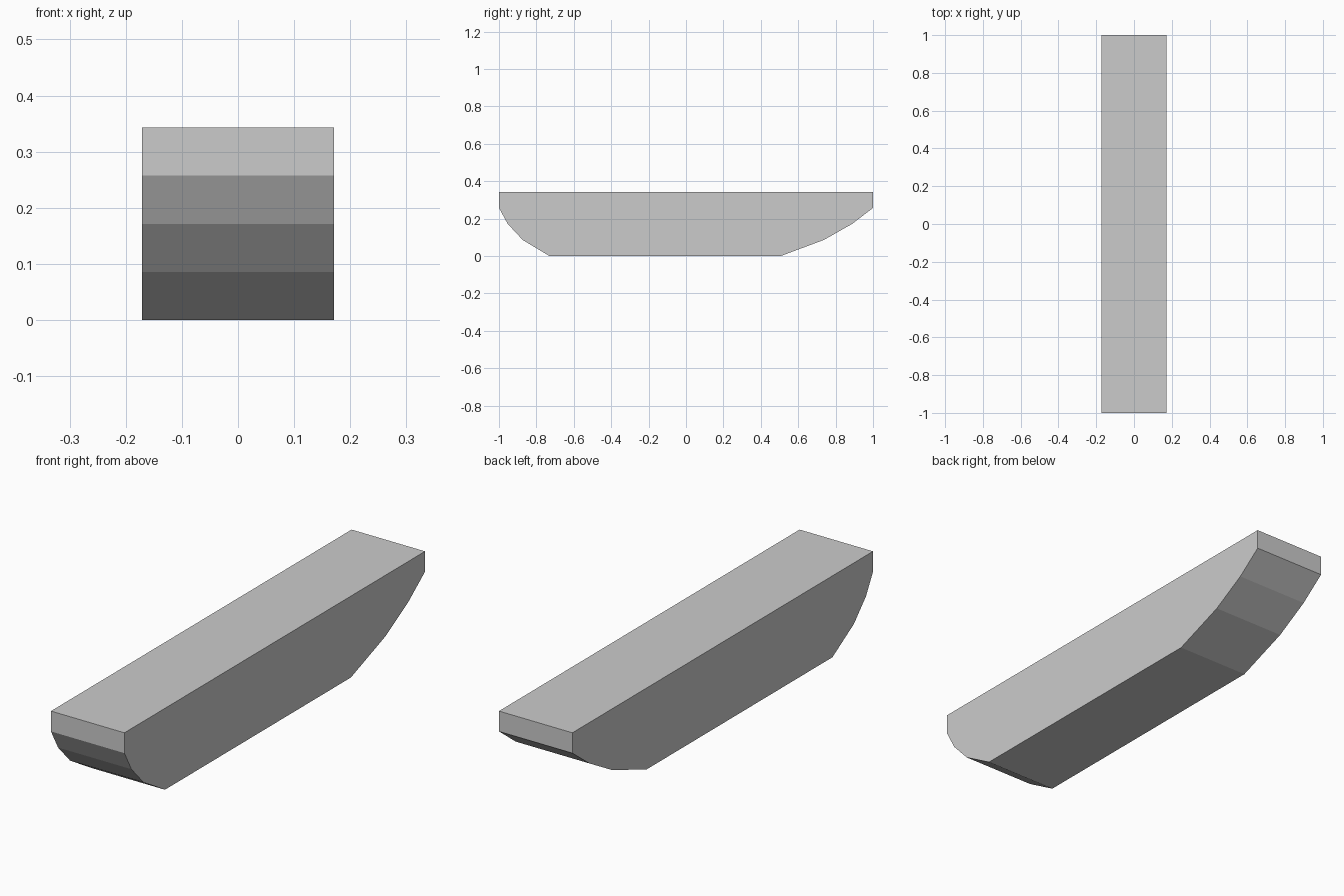
import bpy
import bmesh

if "Cube" in bpy.data.objects:
    bpy.data.objects.remove(bpy.data.objects["Cube"])

HALF_WIDTH = 0.171
STEP = 0.0857  # height of each facet band

# Side profile (y, z): flat top, faceted curve at both ends, flat bottom
front_curve = [-1.0, -0.953, -0.873, -0.73]
back_curve = [0.507, 0.737, 0.888, 1.0]
profile = [(-1.0, 4 * STEP)]
profile += [(y, (3 - i) * STEP) for i, y in enumerate(front_curve)]
profile += [(y, i * STEP) for i, y in enumerate(back_curve)]
profile += [(1.0, 4 * STEP)]

# Extrude the profile across the width
bm = bmesh.new()
face = bm.faces.new([bm.verts.new((-HALF_WIDTH, y, z)) for y, z in profile])
result = bmesh.ops.extrude_face_region(bm, geom=[face])
verts = [v for v in result["geom"] if isinstance(v, bmesh.types.BMVert)]
bmesh.ops.translate(bm, verts=verts, vec=(2 * HALF_WIDTH, 0, 0))
bmesh.ops.recalc_face_normals(bm, faces=bm.faces)

mesh = bpy.data.meshes.new("hull_block")
bm.to_mesh(mesh)
bm.free()
bpy.context.collection.objects.link(bpy.data.objects.new("hull_block", mesh))
